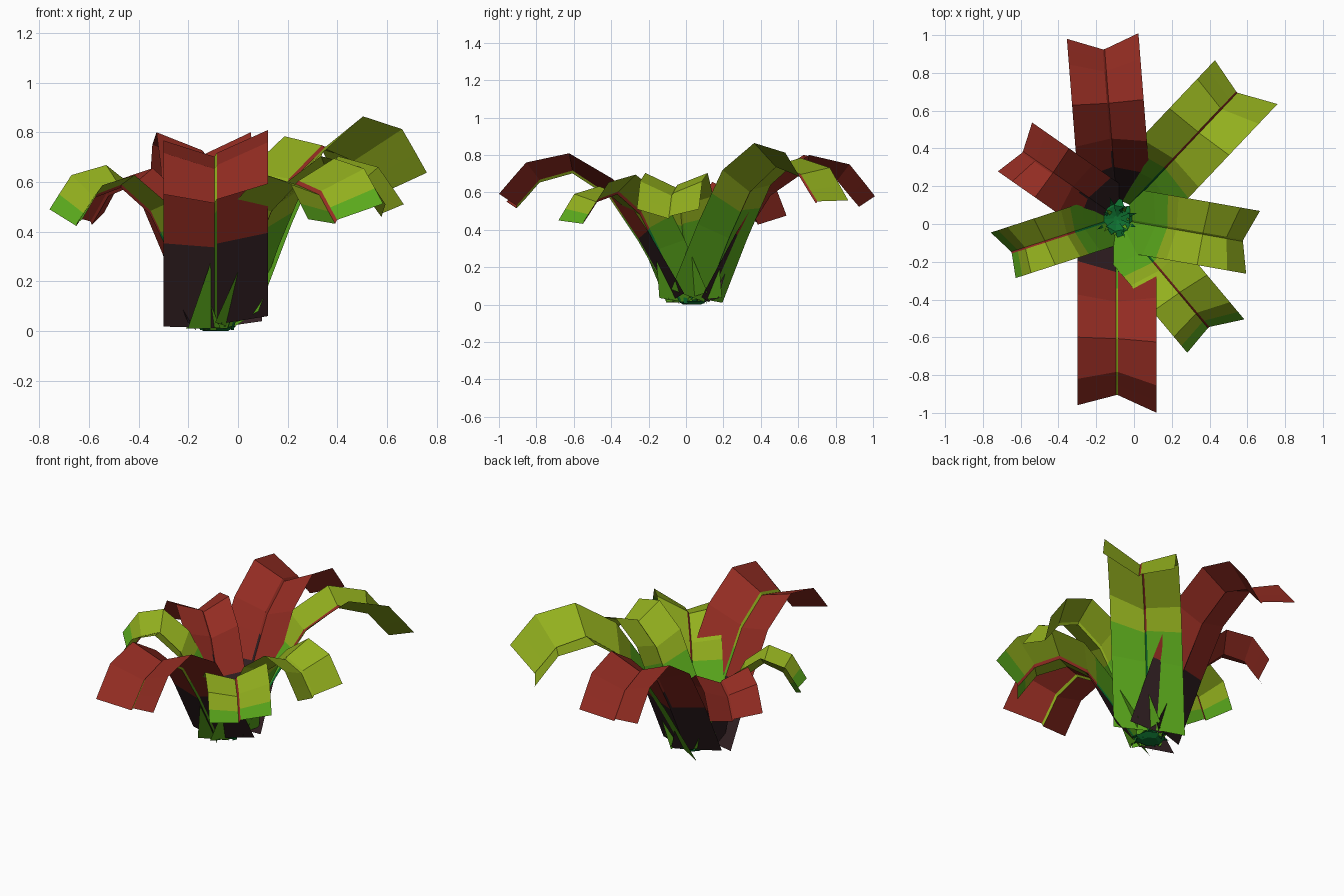
import bpy, bmesh, math, random
from mathutils import Vector

random.seed(4)
cube = bpy.data.objects.get("Cube")
if cube:
    bpy.data.objects.remove(cube)


def material(name, rgb):
    """Flat material from 0-255 display values."""
    lin = [((c / 255 + 0.055) / 1.055) ** 2.4 for c in rgb]
    m = bpy.data.materials.new(name)
    m.use_nodes = True
    m.diffuse_color = (*lin, 1)
    m.node_tree.nodes["Principled BSDF"].inputs["Base Color"].default_value = (*lin, 1)
    return m


RED = material("leaf_red", (147, 44, 34))
DARK = material("dark_base", (50, 32, 35))
LIME = material("yellow_green", (147, 176, 30))
GREEN = material("leaf_green", (91, 170, 28))
TEAL = material("deep_green", (14, 112, 48))

CENTRE = Vector((-0.09, 0.03, 0))
UP = Vector((0, 0, 1))
# Arching profile as (reach, height) for the crease and for the raised edges
CREASE = [(0.10, 0.02), (0.29, 0.35), (0.38, 0.485), (0.45, 0.59),
          (0.65, 0.72), (0.83, 0.67), (0.90, 0.59), (0.955, 0.53)]
EDGE = [(0.04, 0.04), (0.235, 0.38), (0.34, 0.54), (0.42, 0.66),
        (0.655, 0.80), (0.885, 0.75), (0.967, 0.655), (1.03, 0.58)]


def make_object(name, bm, mats):
    me = bpy.data.meshes.new(name)
    bm.to_mesh(me)
    bm.free()
    for m in mats:
        me.materials.append(m)
    ob = bpy.data.objects.new(name, me)
    bpy.context.collection.objects.link(ob)
    return ob


def leaf(name, angle, reach, height, width, bands, rib, tilt=0.0, skew=0.0):
    """Creased strip with a stepped central rib; bands colour the blade by row,
    rib holds the lower and upper rib colours."""
    a = math.radians(angle)
    out = Vector((math.cos(a), math.sin(a), 0))
    side = Vector((-out.y, out.x, 0))
    bm = bmesh.new()
    rows = []
    for (cr, cz), (er, ez) in zip(CREASE, EDGE):
        row = []
        for off, r, z, step in ((-width / 2, er * (1 - skew), ez, 0),
                                (-0.005, cr, cz, -0.007),
                                (0.005, cr, cz, 0.007),
                                (width / 2, er * (1 + skew), ez, 0)):
            p = CENTRE + out * r * reach + side * off
            p.z = max(0.01, z * height + off * tilt + step)
            row.append(bm.verts.new(p))
        rows.append(row)
    mats = list(dict.fromkeys(bands + rib))
    for i, (lo, hi) in enumerate(zip(rows, rows[1:])):
        for j in range(3):
            f = bm.faces.new((lo[j], lo[j + 1], hi[j + 1], hi[j]))
            colour = rib[i > 1] if j == 1 else bands[i]
            f.material_index = mats.index(colour)
    return make_object(name, bm, mats)


red_bands = [DARK] + [RED] * 6
green_bands = [GREEN] * 2 + [LIME] * 5
green_tip = [GREEN] * 2 + [LIME] * 4 + [GREEN]
red_rib = [TEAL, RED]

# Seven large leaves
leaf("front_leaf", -90, 0.98, 0.985, 0.42, red_bands, [GREEN, LIME], 0.1, 0.02)
leaf("back_leaf", 94.5, 0.94, 1.0, 0.38, red_bands, [DARK, RED])
leaf("back_left_leaf", 46.5, 0.965, 1.03, 0.40, green_bands, red_rib, -0.2, -0.03)
leaf("left_leaf", -10, 0.71, 0.88, 0.34, green_bands, [GREEN, LIME], 0, 0.01)
leaf("front_left_leaf", -50, 0.79, 0.83, 0.345, green_tip, red_rib, 0.18, 0.036)
leaf("right_leaf", 198, 0.615, 0.81, 0.27, green_tip, red_rib, -0.15, -0.04)
leaf("back_right_leaf", 145, 0.64, 0.82, 0.316, red_bands, [DARK, RED])

# Tuft of thin pointed blades around the base
bm = bmesh.new()
for k in range(16):
    a = k * math.tau / 16 + random.uniform(-0.15, 0.15)
    out = Vector((math.cos(a), math.sin(a), 0))
    side = Vector((-out.y, out.x, 0)) * 0.014
    foot = CENTRE + out * random.uniform(0.03, 0.09) + UP * 0.005
    tip = foot + out * random.uniform(0.02, 0.06) + UP * random.uniform(0.07, 0.22)
    f = bm.faces.new([bm.verts.new(p) for p in (foot - side, foot + side, tip)])
    f.material_index = k % 2
make_object("base_spikes", bm, [GREEN, TEAL])

# Ragged rosette in the heart of the plant
bm = bmesh.new()
for k in range(9):
    a = k * math.tau / 9
    out = Vector((math.cos(a), math.sin(a), 0))
    side = Vector((-out.y, out.x, 0)) * 0.028
    mid = CENTRE + out * 0.065 + UP * random.uniform(0.03, 0.06)
    low = [bm.verts.new(p) for p in (CENTRE + UP * 0.015, mid - side, mid + side)]
    tip = bm.verts.new(CENTRE + out * random.uniform(0.09, 0.14) + UP * 0.03)
    bm.faces.new(low)
    bm.faces.new((low[2], low[1], tip))
make_object("heart_rosette", bm, [TEAL])

# Root crown touching the ground
bm = bmesh.new()
bmesh.ops.create_cone(bm, segments=7, radius1=0.05, radius2=0.085, depth=0.02, cap_ends=True)
bmesh.ops.translate(bm, verts=bm.verts, vec=CENTRE + UP * 0.01)
make_object("root_crown", bm, [TEAL])
